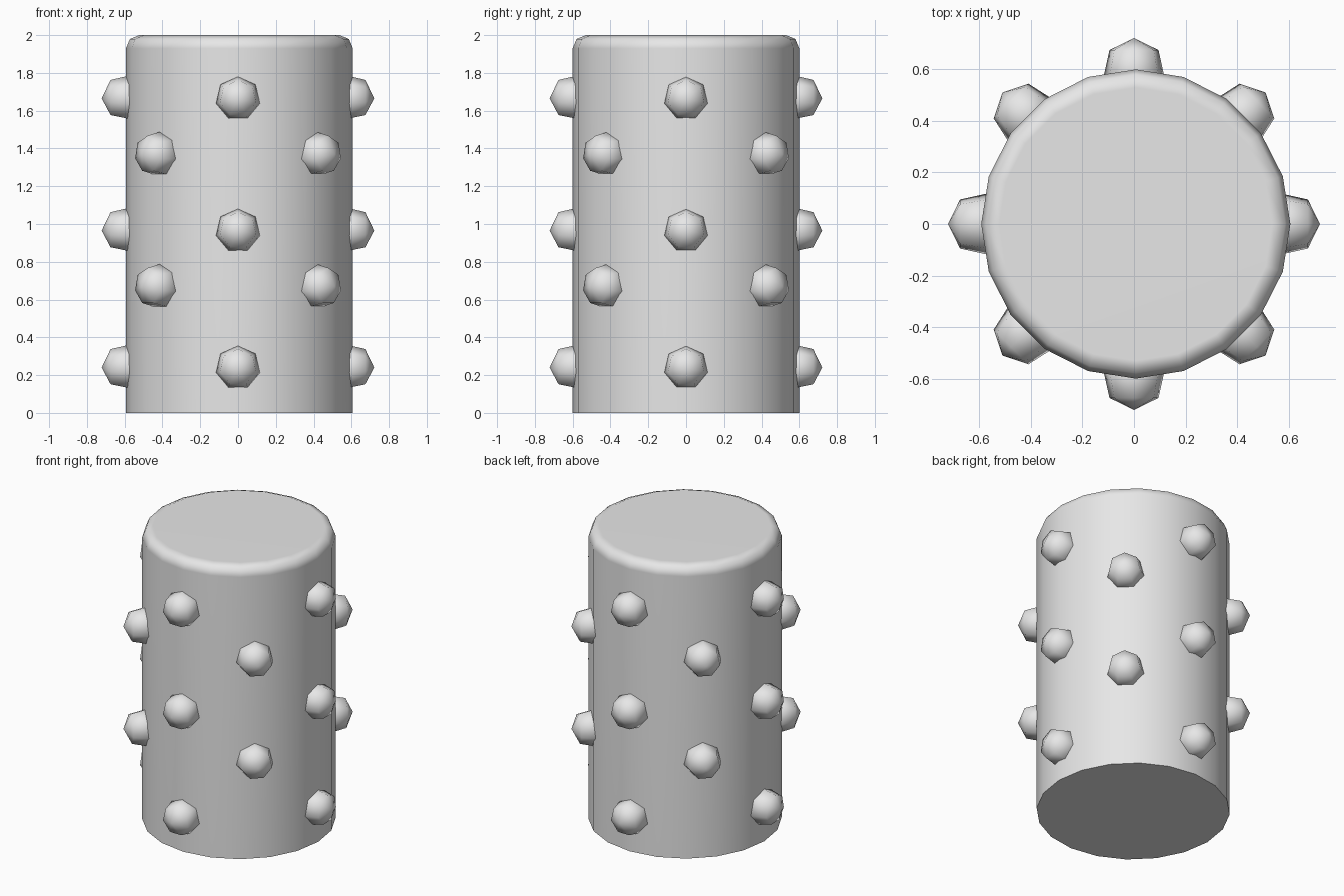
import bpy, bmesh
from math import sin, cos, radians, tau
from mathutils import Matrix, Vector

cube = bpy.data.objects.get("Cube")
if cube:
    bpy.data.objects.remove(cube, do_unlink=True)

grey = bpy.data.materials.new("light_grey")
grey.use_nodes = True
colour = (0.8, 0.8, 0.8, 1)
grey.diffuse_color = colour
grey.node_tree.nodes["Principled BSDF"].inputs["Base Color"].default_value = colour


def lathe(name, profile, sides):
    """Turn a (radius, height) profile around z and close open ends."""
    bm = bmesh.new()
    verts = [bm.verts.new((r, 0, z)) for r, z in profile]
    edges = [bm.edges.new(pair) for pair in zip(verts, verts[1:])]
    bmesh.ops.spin(bm, geom=verts + edges, cent=(0, 0, 0), axis=(0, 0, 1),
                   angle=tau, steps=sides, use_duplicate=False)
    bmesh.ops.remove_doubles(bm, verts=bm.verts[:], dist=0.0005)
    bmesh.ops.holes_fill(bm, edges=[e for e in bm.edges if e.is_boundary], sides=0)
    bmesh.ops.recalc_face_normals(bm, faces=bm.faces[:])
    for face in bm.faces:
        face.smooth = True
    for edge in bm.edges:
        edge.smooth = edge.calc_face_angle(0) < radians(60)
    mesh = bpy.data.meshes.new(name)
    bm.to_mesh(mesh)
    bm.free()
    mesh.materials.append(grey)
    return mesh


def place(name, mesh, matrix):
    obj = bpy.data.objects.new(name, mesh)
    obj.matrix_world = matrix
    bpy.context.collection.objects.link(obj)
    return obj


# Drum body with a rounded top rim
radius, height, rim = 0.6, 2.0, 0.07
rim_arc = [(radius - rim + rim * cos(radians(a)), height - rim + rim * sin(radians(a)))
           for a in (0, 45, 90)]
body = place("drum_body", lathe("drum_body", [(radius, 0)] + rim_arc, 20),
             Matrix.Translation((0.007, 0, 0)))
weighted = body.modifiers.new("flat_cap_shading", "WEIGHTED_NORMAL")
weighted.keep_sharp = True

# Low-poly round stud, pointing along its local z
stud_radius, stud_sides = 0.125, 7
stud_profile = [(stud_radius * sin(tau * i / stud_sides),
                 stud_radius * cos(tau * i / stud_sides)) for i in range(4)]
stud = lathe("stud", stud_profile, stud_sides)

# Rows of four studs, every other row turned by an eighth
up = Vector((0, 0, 1))
for row, z in enumerate((0.24, 0.67, 0.965, 1.37, 1.665)):
    for quarter in range(4):
        angle = tau * (quarter / 4 + (row % 2) / 8)
        out = Vector((cos(angle), sin(angle), 0))
        turn = Matrix((up, out.cross(up), out)).transposed().to_4x4()
        spot = out * 0.597 + up * z
        place(f"stud_row{row + 1}_{quarter + 1}", stud, Matrix.Translation(spot) @ turn)
